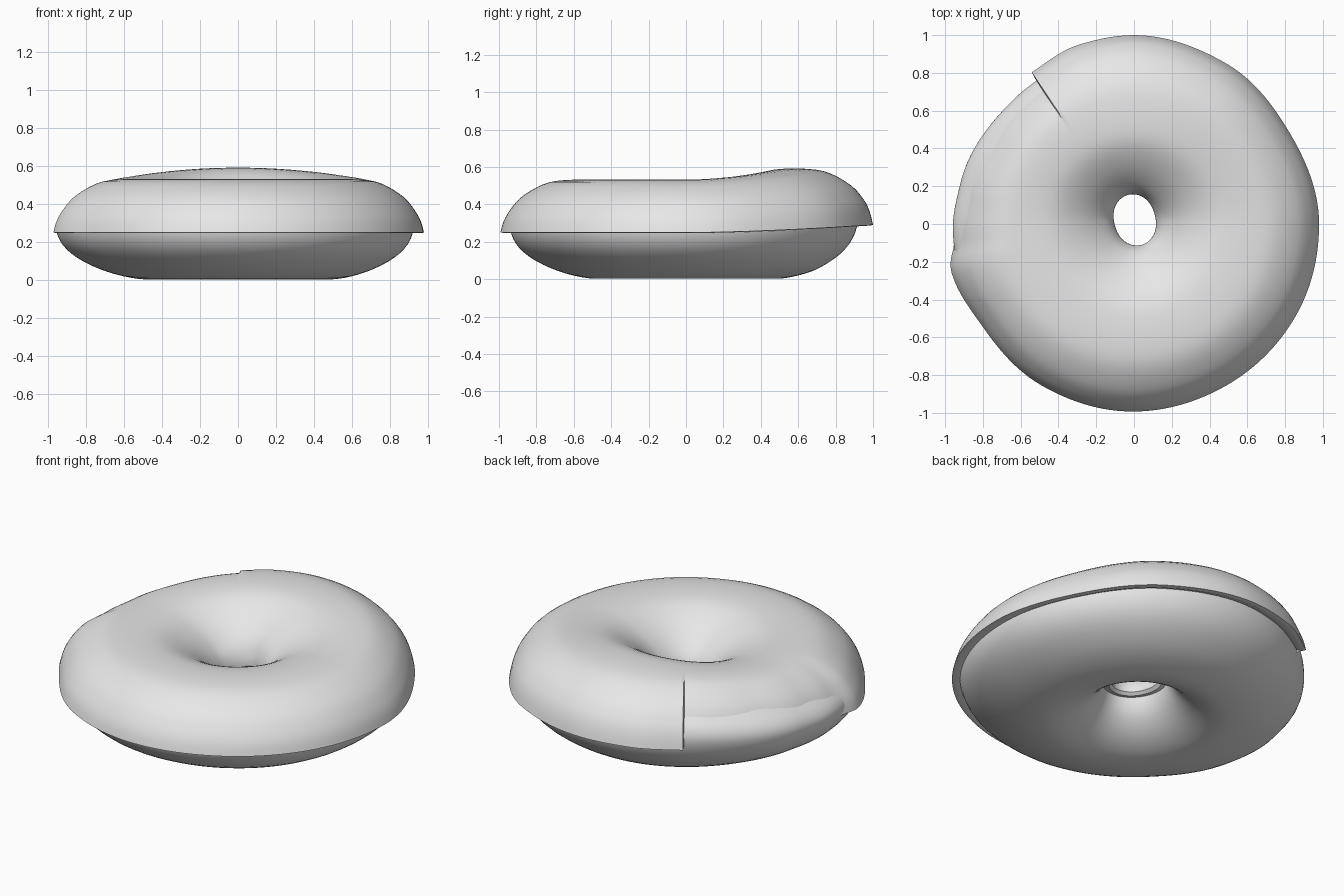
import bpy, math

if "Cube" in bpy.data.objects:
    bpy.data.objects.remove(bpy.data.objects["Cube"])

def table(points, deg):
    """Smooth periodic-free interpolation of (angle, value) pairs."""
    for (a0, v0), (a1, v1) in zip(points, points[1:]):
        if a0 <= deg <= a1:
            t = (deg - a0) / (a1 - a0)
            return v0 + (v1 - v0) * t * t * (3 - 2 * t)
    return points[-1][1]

def refine(pts, n, closed):
    """Catmull-Rom refinement of a profile."""
    out, m = [], len(pts)
    get = lambda i: pts[i % m] if closed else pts[max(0, min(m - 1, i))]
    for i in range(m if closed else m - 1):
        a, b, c, d = (get(i + k) for k in (-1, 0, 1, 2))
        for s in range(n):
            t = s / n
            out.append(tuple(0.5 * (2*q + (r - p)*t + (2*p - 5*q + 4*r - s4)*t*t
                             + (3*q - p - 3*r + s4)*t**3)
                             for p, q, r, s4 in zip(a, b, c, d)))
    if not closed:
        out.append(pts[-1])
    return out

def sweep(name, profile, angles, rim, base, closed, mat):
    """Sweep a (radius, height) profile round z with a rim radius per angle."""
    verts, faces, m, n = [], [], len(profile), len(angles)
    for deg in angles:
        a = math.radians(deg)
        back = max(0, math.sin(a))
        outer = table(rim, deg)
        for r, z in profile:
            near = max(0, min(1, (0.55 - r) / 0.43))
            if r > 0.55:
                r = 0.55 + (r - 0.55) * (outer - 0.55) / (base - 0.55)
            r += near * 0.014 * math.cos(2 * (a - math.radians(105)))
            z += 0.06 * back ** 1.7 * max(0, min(1, (z - 0.05) / 0.3))
            verts.append((r * math.cos(a) + 0.004 * near,
                          r * math.sin(a) + 0.022 * near, z))
    for i in range(n):
        j = (i + 1) % n
        for k in range(m if closed else m - 1):
            l = (k + 1) % m
            faces.append((i*m + k, j*m + k, j*m + l, i*m + l))
    mesh = bpy.data.meshes.new(name)
    mesh.from_pydata(verts, [], faces)
    mesh.materials.append(mat)
    ob = bpy.data.objects.new(name, mesh)
    bpy.context.collection.objects.link(ob)
    bpy.ops.object.select_all(action='DESELECT')
    ob.select_set(True)
    bpy.context.view_layer.objects.active = ob
    bpy.ops.object.mode_set(mode='EDIT')
    bpy.ops.mesh.select_all(action='SELECT')
    bpy.ops.mesh.normals_make_consistent(inside=False)
    bpy.ops.object.mode_set(mode='OBJECT')
    bpy.ops.object.shade_smooth_by_angle(angle=math.radians(40))
    return ob

grey = bpy.data.materials.new("plain grey")
grey.diffuse_color = (0.8, 0.8, 0.8, 1)
grey.use_nodes = True
grey.node_tree.nodes["Principled BSDF"].inputs["Base Color"].default_value = grey.diffuse_color

# Dough: full flattened ring
dough_profile = refine([
    (0.93, 0.27), (0.90, 0.19), (0.83, 0.12), (0.72, 0.06), (0.60, 0.02),
    (0.48, 0.003), (0.38, 0.02), (0.28, 0.07), (0.20, 0.15), (0.165, 0.25),
    (0.175, 0.33), (0.23, 0.40), (0.33, 0.45), (0.45, 0.48), (0.60, 0.485),
    (0.75, 0.46), (0.86, 0.385), (0.915, 0.33)], 3, True)
dough_rim = [(0, .925), (45, .92), (90, .92), (135, .917), (167, .944),
             (182, .96), (200, .96), (225, .93), (270, .94), (315, .945), (360, .925)]
sweep("dough", dough_profile, [i * 2.5 for i in range(144)], dough_rim, 0.93, True, grey)

# Icing: upper shell with an overhanging lip, sunk into the dough on the left
icing_profile = [(0.91, 0.265), (0.955, 0.247)] + refine([
    (0.98, 0.25), (0.963, 0.31), (0.93, 0.37), (0.87, 0.44), (0.76, 0.507),
    (0.65, 0.53), (0.50, 0.53), (0.40, 0.51), (0.30, 0.46), (0.22, 0.40),
    (0.155, 0.33), (0.127, 0.27), (0.123, 0.23)], 3, False) + [(0.14, 0.215), (0.175, 0.225)]
icing_rim = [(0, .98), (31, .955), (60, .98), (90, 1.0), (107, .993), (124, .968),
             (124.4, .90), (150, .90), (172, .93), (185, .955), (194, 1.0),
             (215, .968), (240, .985), (267, .993), (300, .985), (316, .985),
             (333, .985), (360, .98)]
icing_angles = sorted([i * 2.5 for i in range(144)] + [124, 124.4])
sweep("icing", icing_profile, icing_angles, icing_rim, 0.98, False, grey)
